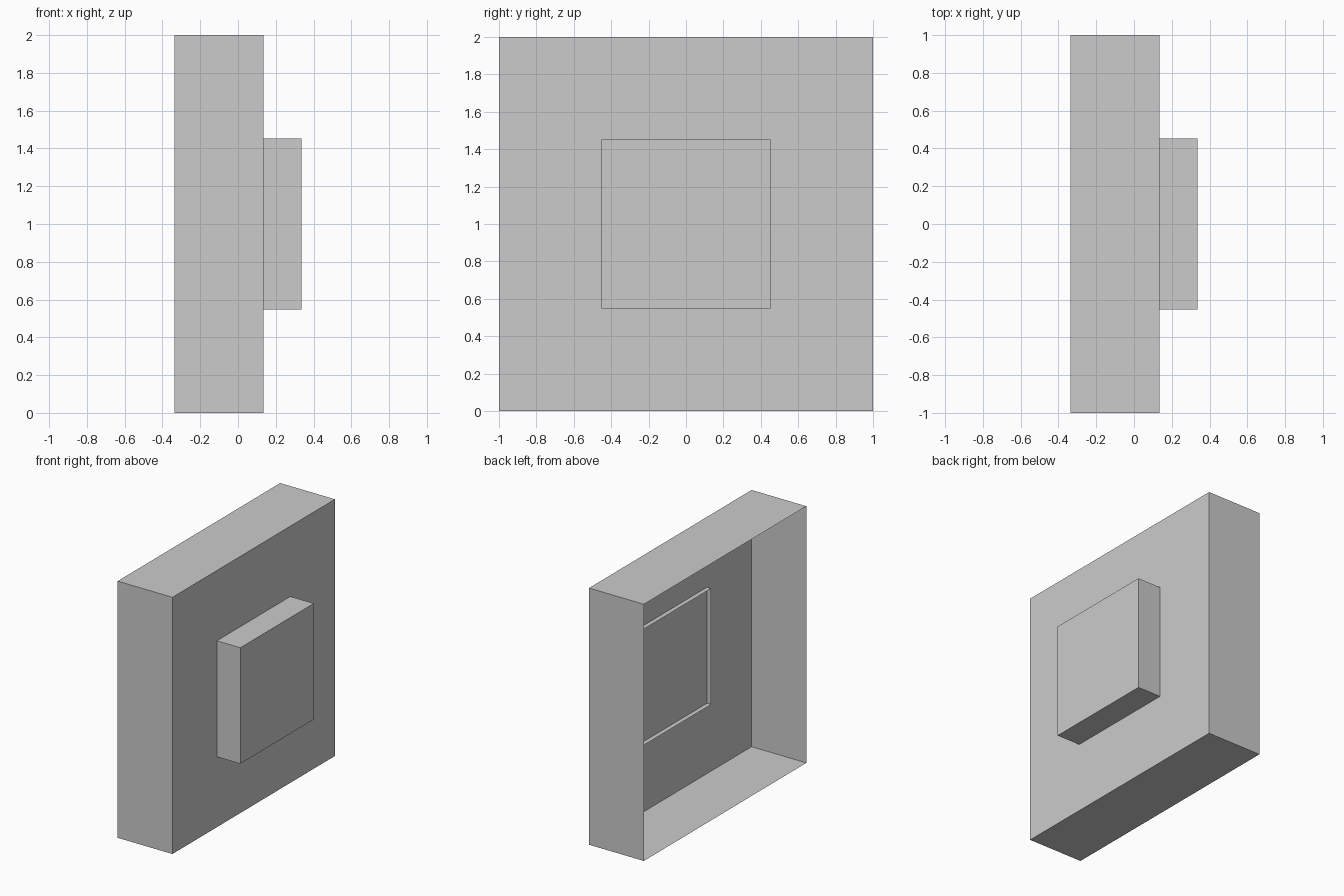
import bpy, bmesh
from mathutils import Matrix

if "Cube" in bpy.data.objects:
    bpy.data.objects.remove(bpy.data.objects["Cube"])


def open_tray(name, x_open, x_closed, half):
    """Thin-sheet square box with its -x side left open, centred on z = 1."""
    bm = bmesh.new()
    size = Matrix.Diagonal((x_closed - x_open, 2 * half, 2 * half, 1))
    place = Matrix.Translation(((x_open + x_closed) / 2, 0, 1))
    bmesh.ops.create_cube(bm, size=1, matrix=place @ size)
    bm.normal_update()
    back = [f for f in bm.faces if f.normal.x < -0.9]
    bmesh.ops.delete(bm, geom=back, context='FACES_ONLY')
    mesh = bpy.data.meshes.new(name)
    bm.to_mesh(mesh)
    bm.free()
    obj = bpy.data.objects.new(name, mesh)
    bpy.context.collection.objects.link(obj)
    return obj


# Large square shell, open at the back
open_tray("outer_shell", -0.337, 0.135, 1.0)

# Raised panel on the face; its rim pokes slightly through to the inside
open_tray("raised_panel", 0.10, 0.337, 0.452)
